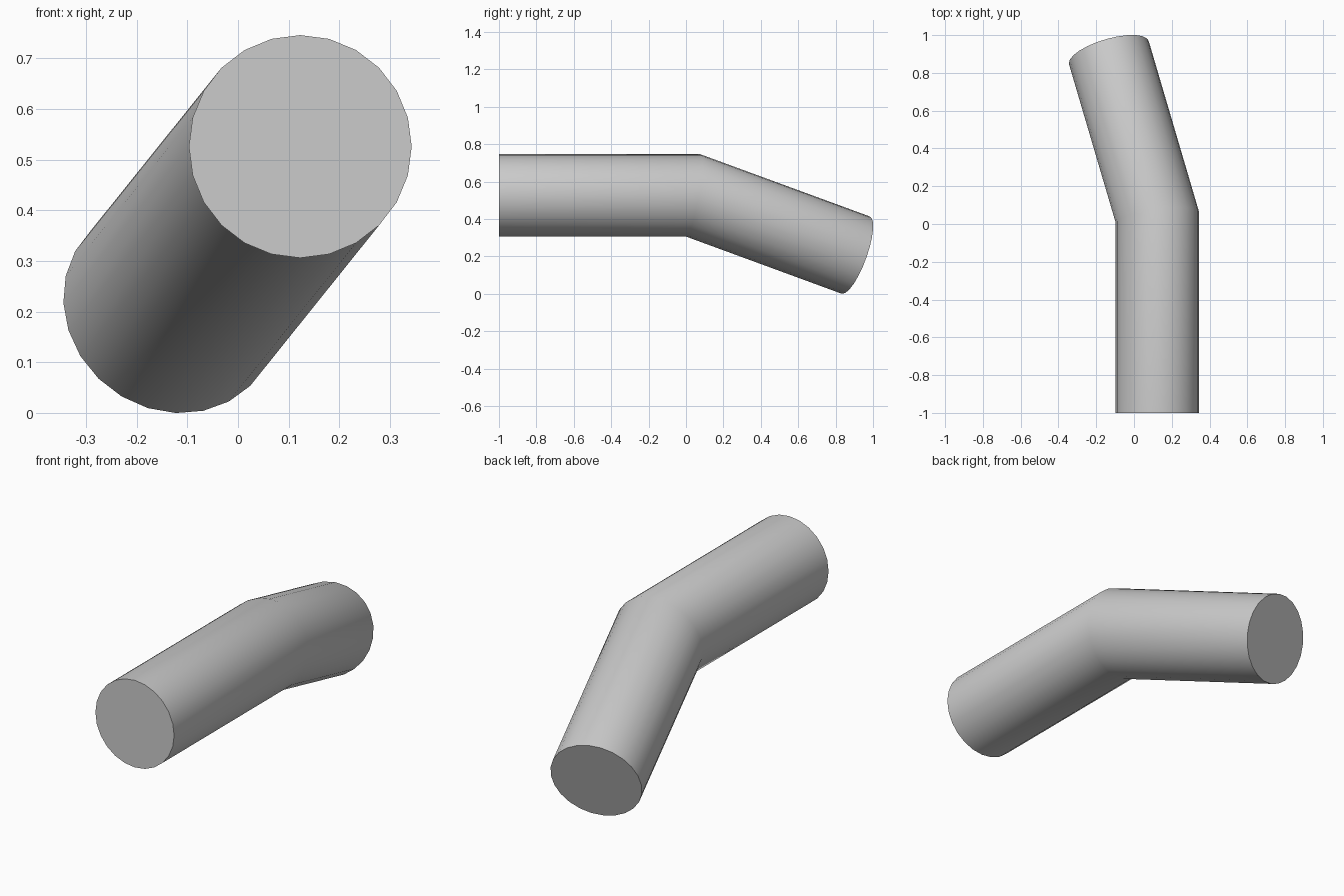
import bpy
import bmesh
from math import cos, sin, tau, radians
from mathutils import Vector

cube = bpy.data.objects.get("Cube")
if cube:
    bpy.data.objects.remove(cube, do_unlink=True)

SIDES = 24
RADIUS = 0.22

# Centre line of the pipe: straight front run, bend, drooping rear run
start = Vector((0.123, -1.0, 0.526))
bend = Vector((0.123, 0.038, 0.526))
end = Vector((-0.133, 0.907, 0.207))
front_dir = (bend - start).normalized()
rear_dir = (end - bend).normalized()
miter = (front_dir + rear_dir).normalized()


def slide(point, direction, origin, normal):
    """Move a point along a direction until it meets a plane."""
    return point + direction * ((origin - point).dot(normal) / direction.dot(normal))


# Three rings: front end, mitred bend, rear end
bm = bmesh.new()
rings = [[], [], []]
for i in range(SIDES):
    a = tau * i / SIDES
    p0 = start + RADIUS * Vector((cos(a), 0, sin(a)))
    p1 = slide(p0, front_dir, bend, miter)
    p2 = slide(p1, rear_dir, end, rear_dir)
    for ring, p in zip(rings, (p0, p1, p2)):
        ring.append(bm.verts.new(p))

# Pipe walls and flat end caps
for a, b in zip(rings, rings[1:]):
    for i in range(SIDES):
        j = (i + 1) % SIDES
        bm.faces.new((a[i], a[j], b[j], b[i]))
bm.faces.new(rings[0])
bm.faces.new(rings[-1])
bmesh.ops.recalc_face_normals(bm, faces=bm.faces)

mesh = bpy.data.meshes.new("bent_pipe")
bm.to_mesh(mesh)
bm.free()
pipe = bpy.data.objects.new("bent_pipe", mesh)
bpy.context.collection.objects.link(pipe)

# Plain grey material
grey = bpy.data.materials.new("light_grey")
grey.use_nodes = True
colour = (0.6, 0.6, 0.6, 1.0)
grey.diffuse_color = colour
grey.node_tree.nodes["Principled BSDF"].inputs["Base Color"].default_value = colour
mesh.materials.append(grey)

# Smooth walls with crisp cap rims
bpy.ops.object.select_all(action="DESELECT")
pipe.select_set(True)
bpy.context.view_layer.objects.active = pipe
bpy.ops.object.shade_smooth_by_angle(angle=radians(40))
